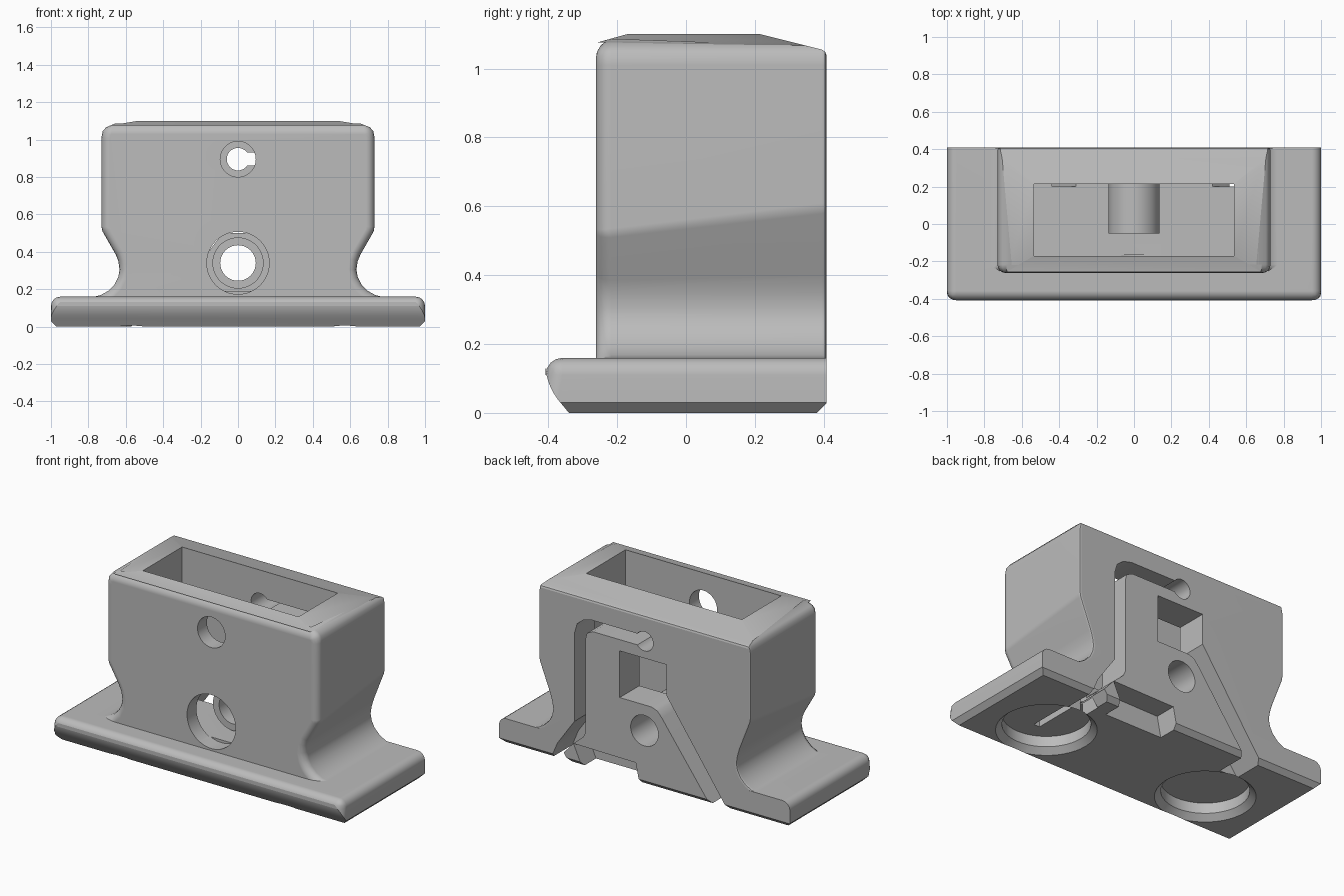
import bpy, bmesh, math
from mathutils import Vector, Matrix

cube = bpy.data.objects.get("Cube")
if cube:
    bpy.data.objects.remove(cube)

grey = bpy.data.materials.new("plain_grey")
grey.use_nodes = True
COLOUR = (0.5, 0.5, 0.5, 1)
grey.diffuse_color = COLOUR
grey.node_tree.nodes["Principled BSDF"].inputs["Base Color"].default_value = COLOUR


def make(name, bm):
    bmesh.ops.recalc_face_normals(bm, faces=bm.faces[:])
    mesh = bpy.data.meshes.new(name)
    bm.to_mesh(mesh)
    bm.free()
    mesh.materials.append(grey)
    ob = bpy.data.objects.new(name, mesh)
    bpy.context.collection.objects.link(ob)
    return ob


def loft(front, back, y0, y1):
    """Closed solid between two matching xz outlines."""
    bm = bmesh.new()
    a = [bm.verts.new((x, y0, z)) for x, z in front]
    b = [bm.verts.new((x, y1, z)) for x, z in back]
    bm.faces.new(a)
    bm.faces.new(b[::-1])
    n = len(a)
    for i in range(n):
        j = (i + 1) % n
        bm.faces.new((a[i], b[i], b[j], a[j]))
    bmesh.ops.recalc_face_normals(bm, faces=bm.faces[:])
    return bm


def prism(name, outline, y0, y1):
    return make(name, loft(outline, outline, y0, y1))


def box(name, x0, x1, y0, y1, z0, z1):
    return prism(name, [(x0, z0), (x1, z0), (x1, z1), (x0, z1)], y0, y1)


def rod(name, centre, r1, r2, depth, along_y=True):
    bm = bmesh.new()
    m = Matrix.Translation(centre)
    if along_y:
        m = m @ Matrix.Rotation(math.pi / 2, 4, 'X')
    bmesh.ops.create_cone(bm, cap_ends=True, segments=48, radius1=r1,
                          radius2=r2, depth=depth, matrix=m)
    return make(name, bm)


def y_rod(name, z, r, y0, y1):
    return rod(name, (0, (y0 + y1) / 2, z), r, r, y1 - y0)


def slice_off(bm, point, normal):
    """Remove everything beyond a plane and cap the opening."""
    geom = bm.verts[:] + bm.edges[:] + bm.faces[:]
    res = bmesh.ops.bisect_plane(bm, geom=geom, plane_co=point,
                                 plane_no=Vector(normal).normalized(), clear_outer=True)
    cut = [e for e in res["geom_cut"] if isinstance(e, bmesh.types.BMEdge)]
    bmesh.ops.holes_fill(bm, edges=cut, sides=0)


def round_edges(bm, test, radius, segments):
    edges = [e for e in bm.edges if all(test(v.co) for v in e.verts)]
    bmesh.ops.bevel(bm, geom=edges, offset=radius, segments=segments,
                    profile=0.5, affect='EDGES')


def combine(target, other, operation='DIFFERENCE'):
    mod = target.modifiers.new("combine", 'BOOLEAN')
    mod.object, mod.operation, mod.solver = other, operation, 'EXACT'
    bpy.context.view_layer.objects.active = target
    bpy.ops.object.modifier_apply(modifier=mod.name)
    bpy.data.objects.remove(other)


# Housing with waisted flanks that flare into the foot
def outline(flank):
    half = [(0.78, 0.05), (0.78, 0.157), (0.735, 0.168), (0.695, 0.19), (0.66, 0.225),
            (0.64, 0.265), (0.633, 0.305), (0.64, 0.35)] + flank + [
            (0.73, 1.01), (0.723, 1.045), (0.705, 1.066), (0.68, 1.076), (0.535, 1.1)]
    return half + [(-x, z) for x, z in reversed(half)]


bm = loft(outline([(0.655, 0.385), (0.725, 0.505), (0.73, 0.53)]),
          outline([(0.655, 0.40), (0.725, 0.58), (0.73, 0.61)]), -0.262, 0.408)
slice_off(bm, (0, 0.215, 1.1), (0, 0.05, 0.2))
slice_off(bm, (0, -0.17, 1.1), (0, -0.025, 0.09))
round_edges(bm, lambda c: c.y < -0.26, 0.045, 4)
round_edges(bm, lambda c: c.y > 0.407, 0.014, 2)
body = make("mount_body", bm)

# Base plate: chamfered underneath, rounded on top
bm = loft([(-1, 0), (1, 0), (1, 0.16), (-1, 0.16)],
          [(-1, 0), (1, 0), (1, 0.16), (-1, 0.16)], -0.408, 0.408)
slice_off(bm, (0, -0.34, 0), (0, -0.085, -0.07))
slice_off(bm, (0, 0.38, 0), (0, 1, -1))
for s in (-1, 1):
    slice_off(bm, (s * 0.97, 0, 0), (s, 0, -1))
edges = [e for e in bm.edges
         if (all(v.co.z > 0.159 for v in e.verts) and not all(v.co.y > 0.4 for v in e.verts))
         or all(v.co.y < -0.407 and abs(v.co.x) > 0.99 for v in e.verts)]
bmesh.ops.bevel(bm, geom=edges, offset=0.05, segments=4, profile=0.5, affect='EDGES')
combine(body, make("base_plate", bm), 'UNION')

# Deep pocket with a tubular boss on its back wall
combine(body, box("pocket", -0.535, 0.535, -0.17, 0.215, 0.19, 1.3))
combine(body, y_rod("boss", 0.34, 0.137, -0.05, 0.25), 'UNION')

# Screw holes
for cutter in (("boss_bore", 0.34, 0.095, -0.1, 0.5),
               ("lower_access", 0.34, 0.167, -0.4, -0.165),
               ("upper_access", 0.895, 0.095, -0.4, -0.1),
               ("upper_bore", 0.895, 0.06, 0.1, 0.5)):
    combine(body, y_rod(*cutter))

# Slots that free the spring tab in the back wall
combine(body, prism("hook_slot", [
    (0, 0.93), (0.36, 0.93), (0.42, 0.915), (0.463, 0.88), (0.48, 0.82), (0.48, 0.27),
    (0.53, 0.2), (0.6, 0.1), (0.65, -0.02), (0.5, -0.02), (0.555, 0.055), (0.488, 0.13),
    (0.42, 0.19), (0.405, 0.22), (0.405, 0.8), (0.395, 0.84), (0.355, 0.86), (0, 0.86)],
    0.2, 0.5))
combine(body, prism("window_slot", [
    (0.17, 0.79), (0.17, 0.5), (-0.05, 0.5), (-0.09, 0.485), (-0.12, 0.45), (-0.465, -0.02),
    (-0.585, -0.02), (-0.15, 0.6), (-0.15, 0.79)], 0.2, 0.5))

# Finger notch under the tab
combine(body, prism("finger_notch", [
    (0.03, -0.02), (0.06, 0.125), (0.488, 0.13), (0.42, -0.02)], 0.27, 0.5))

# Round recesses underneath, with chamfered rims, and the relief slot
for s in (-1, 1):
    combine(body, rod("recess", (s * 0.57, -0.07, 0.03), 0.245, 0.245, 0.14, False))
    combine(body, rod("recess_rim", (s * 0.57, -0.07, 0.01), 0.295, 0.245, 0.05, False))
combine(body, box("relief_slot", 0.51, 0.55, -0.2, 0.3, -0.02, 0.15))

# Shading
bpy.ops.object.select_all(action='DESELECT')
body.select_set(True)
bpy.context.view_layer.objects.active = body
bpy.ops.object.shade_smooth_by_angle(angle=math.radians(30))
normals = body.modifiers.new("even_normals", 'WEIGHTED_NORMAL')
normals.keep_sharp = True
